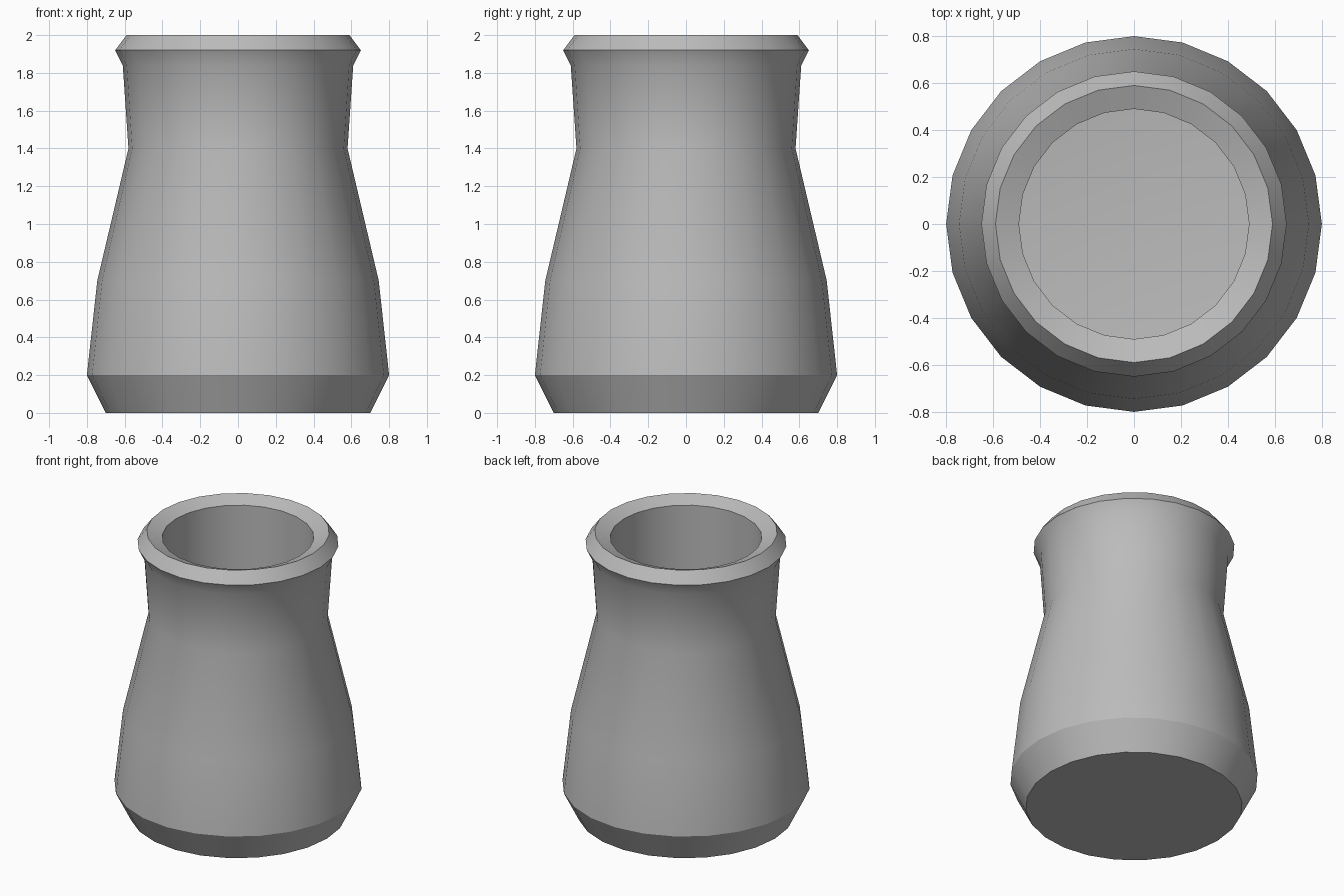
import bpy
import bmesh
import math

cube = bpy.data.objects.get("Cube")
if cube:
    bpy.data.objects.remove(cube, do_unlink=True)

SIDES = 24

# Single grey clay colour
clay = bpy.data.materials.new("grey clay")
clay.use_nodes = True
GREY = (0.5, 0.5, 0.5, 1.0)
clay.diffuse_color = GREY
clay.node_tree.nodes["Principled BSDF"].inputs["Base Color"].default_value = GREY

# Radius and height, from the base up the outside, over the rim, down to the inner floor
profile = [(0.70, 0.0), (0.80, 0.20), (0.745, 0.70), (0.58, 1.40), (0.61, 1.84),
           (0.65, 1.92), (0.59, 2.0), (0.49, 1.96), (0.49, 1.20)]
FLOOR_CENTRE = 1.16


def lathe(name, points, floor_z, material):
    bm = bmesh.new()
    rings = []
    for radius, z in points:
        ring = []
        for i in range(SIDES):
            a = math.tau * i / SIDES
            ring.append(bm.verts.new((radius * math.cos(a), radius * math.sin(a), z)))
        rings.append(ring)
    # Walls between neighbouring rings
    for low, high in zip(rings, rings[1:]):
        for i in range(SIDES):
            j = (i + 1) % SIDES
            bm.faces.new((low[i], low[j], high[j], high[i]))
    # Flat base and shallow dished inner floor
    bm.faces.new(rings[0][::-1])
    centre = bm.verts.new((0, 0, floor_z))
    for i in range(SIDES):
        bm.faces.new((rings[-1][i], rings[-1][(i + 1) % SIDES], centre))
    bm.normal_update()
    mesh = bpy.data.meshes.new(name)
    bm.to_mesh(mesh)
    bm.free()
    mesh.materials.append(material)
    obj = bpy.data.objects.new(name, mesh)
    bpy.context.collection.objects.link(obj)
    return obj


pot = lathe("pot", profile, FLOOR_CENTRE, clay)
bpy.ops.object.select_all(action="DESELECT")
pot.select_set(True)
bpy.context.view_layer.objects.active = pot
bpy.ops.object.shade_smooth_by_angle(angle=math.radians(30))
